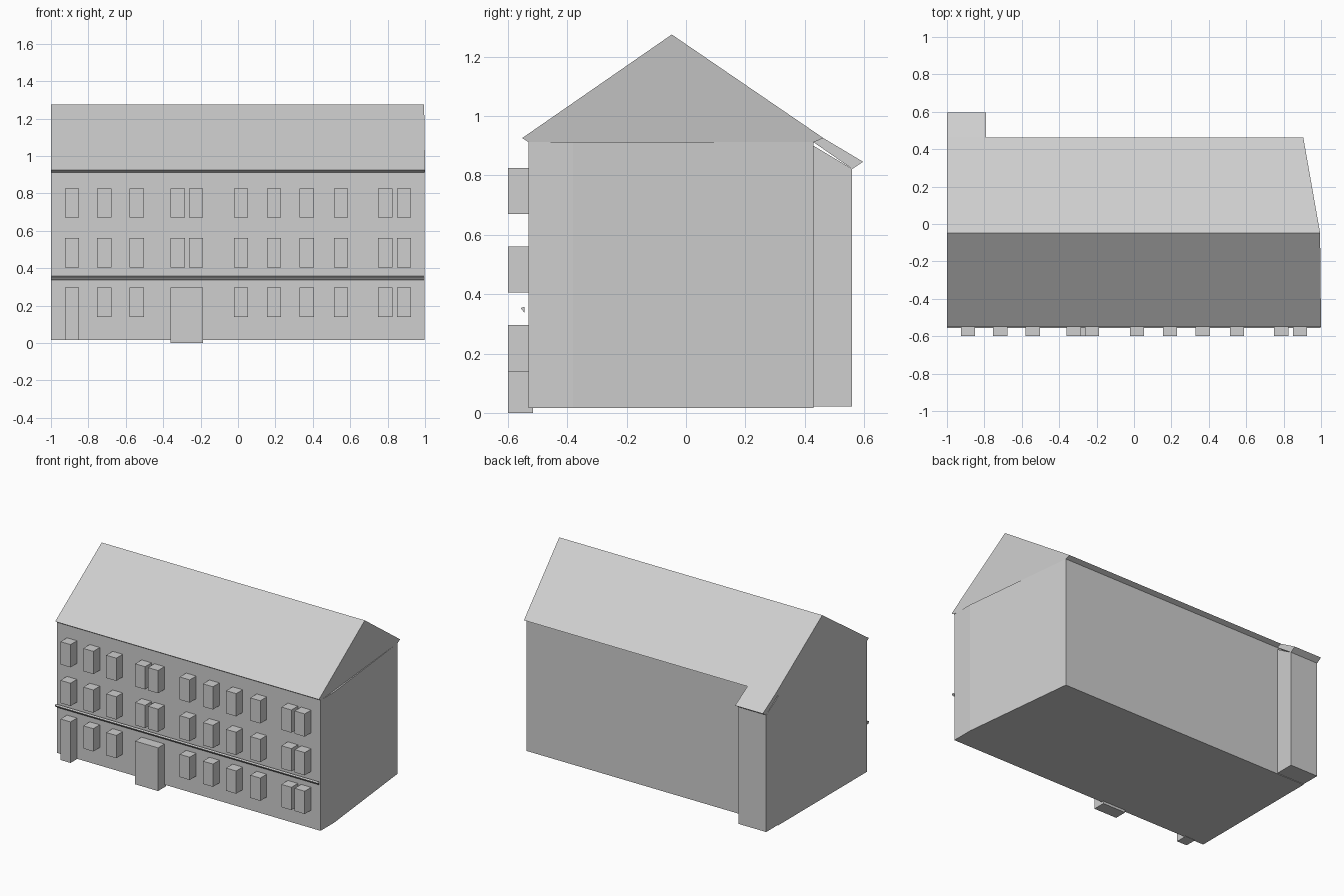
import bpy, bmesh

if "Cube" in bpy.data.objects:
    bpy.data.objects.remove(bpy.data.objects["Cube"])

grey = bpy.data.materials.new("light grey")
grey.diffuse_color = (0.62, 0.62, 0.62, 1)
grey.use_nodes = True
grey.node_tree.nodes["Principled BSDF"].inputs["Base Color"].default_value = grey.diffuse_color


def loft(name, ring_a, ring_b):
    """Closed solid between two matching rings of points."""
    bm = bmesh.new()
    a = [bm.verts.new(p) for p in ring_a]
    b = [bm.verts.new(p) for p in ring_b]
    n = len(a)
    bm.faces.new(a)
    bm.faces.new(b[::-1])
    for i in range(n):
        j = (i + 1) % n
        bm.faces.new((a[j], a[i], b[i], b[j]))
    bmesh.ops.recalc_face_normals(bm, faces=bm.faces[:])
    mesh = bpy.data.meshes.new(name)
    bm.to_mesh(mesh)
    bm.free()
    mesh.materials.append(grey)
    obj = bpy.data.objects.new(name, mesh)
    bpy.context.collection.objects.link(obj)
    return obj


def prism(name, plan, z0, z1):
    return loft(name, [(x, y, z0) for x, y in plan], [(x, y, z1) for x, y in plan])


def box(name, x0, x1, y0, y1, z0, z1):
    return prism(name, [(x0, y0), (x1, y0), (x1, y1), (x0, y1)], z0, z1)


def side_profile(name, profile, x0, ends):
    """Extrude a (y, z) profile from x0 to one end x per point."""
    return loft(name, [(x0, y, z) for y, z in profile],
                [(x, y, z) for x, (y, z) in zip(ends, profile)])


# Main block, its right wall tapering towards the back
prism("main_walls", [(-1, -0.53), (0.997, -0.53), (0.997, -0.38), (0.908, 0.43), (-1, 0.43)],
      0.017, 0.912)

# Gabled roof with short eaves, slanted at the right end
side_profile("main_roof",
             [(-0.53, 0.912), (-0.552, 0.926), (-0.048, 1.275), (0.463, 0.926), (0.43, 0.912)],
             -1, [0.999, 1.0, 0.995, 0.905, 0.908])

# Rear corner wing, with its roof carrying on from the main slope
side_profile("rear_wing",
             [(0.43, 0.021), (0.56, 0.021), (0.56, 0.822), (0.43, 0.9)], -1, [-0.79] * 4)
side_profile("rear_wing_roof",
             [(0.43, 0.912), (0.43, 0.948), (0.463, 0.926), (0.597, 0.846), (0.56, 0.822)],
             -1, [-0.79] * 5)

# Thin ledge across the front above the ground floor
side_profile("front_ledge", [(-0.557, 0.353), (-0.544, 0.358), (-0.544, 0.337)], -1, [0.997] * 3)

# Projecting window boxes on three floors
columns = [-0.888, -0.715, -0.541, -0.322, -0.224, 0.016, 0.192, 0.368, 0.551, 0.787, 0.888]
for floor, sill in enumerate((0.14, 0.405, 0.67)):
    for i, x in enumerate(columns):
        if floor == 0 and i in (0, 3, 4):
            continue  # doors stand here
        box(f"window_{floor}_{i}", x - 0.038, x + 0.038, -0.6, -0.52, sill, sill + 0.156)

# Doors
box("side_door", -0.926, -0.85, -0.6, -0.52, 0.015, 0.296)
box("main_door", -0.36, -0.186, -0.6, -0.515, 0.0, 0.296)
